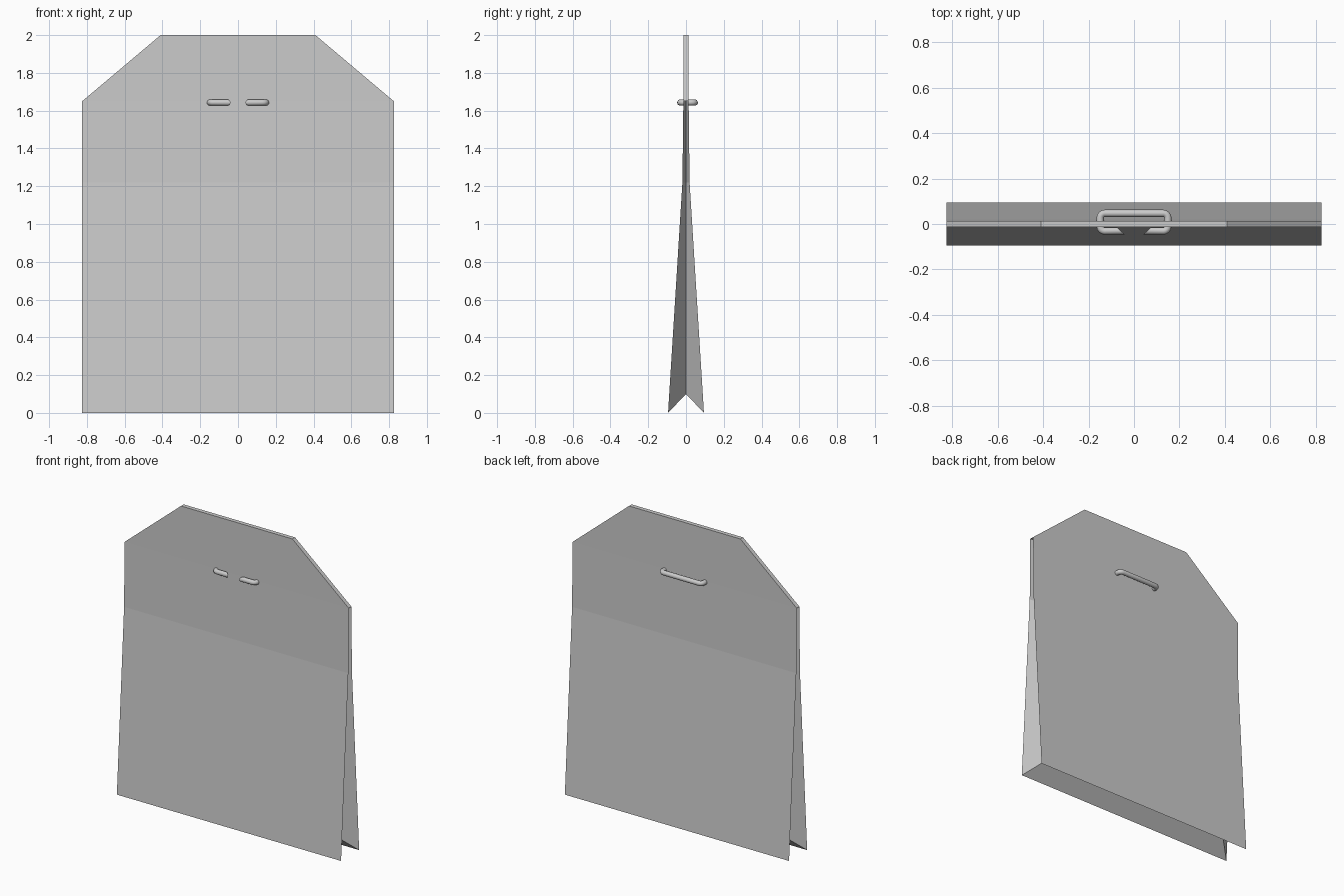
import bpy, bmesh, math

if "Cube" in bpy.data.objects:
    bpy.data.objects.remove(bpy.data.objects["Cube"])


def make_object(name, bm):
    bmesh.ops.remove_doubles(bm, verts=bm.verts, dist=0.0001)
    bmesh.ops.recalc_face_normals(bm, faces=bm.faces)
    mesh = bpy.data.meshes.new(name)
    bm.to_mesh(mesh)
    bm.free()
    obj = bpy.data.objects.new(name, mesh)
    bpy.context.collection.objects.link(obj)
    return obj


# Paper bag: two panels joined by inward-folded sides and bottom
W, TOP_W, FOLD = 0.825, 0.41, 0.11
LEVELS = [(W, 0.095, 0), (W, 0.019, 1.22), (W, 0.014, 1.65), (TOP_W, 0.014, 2)]
FOLD_Z = [0.1, 1.22, 1.65]

bm = bmesh.new()
panel = {(sx, sy): [bm.verts.new((sx * x, sy * y, z)) for x, y, z in LEVELS]
         for sx in (-1, 1) for sy in (-1, 1)}
fold = {sx: [bm.verts.new((sx * (W - FOLD), 0, z)) for z in FOLD_Z] for sx in (-1, 1)}

for sy in (-1, 1):
    left, right = panel[-1, sy], panel[1, sy]
    for i in range(3):
        bm.faces.new((left[i], right[i], right[i + 1], left[i + 1]))
    # Bottom fold
    bm.faces.new((left[0], right[0], fold[1][0], fold[-1][0]))
    # Side folds
    for sx in (-1, 1):
        p, f = panel[sx, sy], fold[sx]
        for i in range(2):
            bm.faces.new((p[i], f[i], f[i + 1], p[i + 1]))

# Slanted shoulders, small closures over the side folds, and top edge
for sx in (-1, 1):
    a, b = panel[sx, -1], panel[sx, 1]
    bm.faces.new((a[2], b[2], b[3], a[3]))
    bm.faces.new((a[2], b[2], fold[sx][2]))
bm.faces.new((panel[-1, -1][3], panel[1, -1][3], panel[1, 1][3], panel[-1, 1][3]))
make_object("paper_bag", bm)

# Staple: half path of (centre, side vector), mirrored to the other half
R, BEND, Z, SIDES = 0.016, 0.02, 1.643, 16
half = [((0.0575, -0.031), (-0.0175, -R))]      # slanted cut tip
for cy, start in ((-0.011, -90), (0.027, 0)):
    for k in range(5):
        a = math.radians(start + 22.5 * k)
        c, s = math.cos(a), math.sin(a)
        half.append(((0.129 + BEND * c, cy + BEND * s), (R * c, R * s)))
path = half + [((-p[0], p[1]), (-v[0], v[1])) for p, v in reversed(half)]

bm = bmesh.new()
rings = []
for p, v in path:
    ring = []
    for k in range(SIDES):
        a = math.tau * k / SIDES
        c, s = math.cos(a), math.sin(a)
        ring.append(bm.verts.new((p[0] + v[0] * c, p[1] + v[1] * c, Z + R * s)))
    rings.append(ring)
for r0, r1 in zip(rings, rings[1:]):
    for k in range(SIDES):
        n = (k + 1) % SIDES
        bm.faces.new((r0[k], r0[n], r1[n], r1[k]))
bm.faces.new(rings[0])
bm.faces.new(rings[-1])
staple = make_object("staple", bm)
bpy.context.view_layer.objects.active = staple
staple.select_set(True)
bpy.ops.object.shade_smooth_by_angle(angle=math.radians(35))
